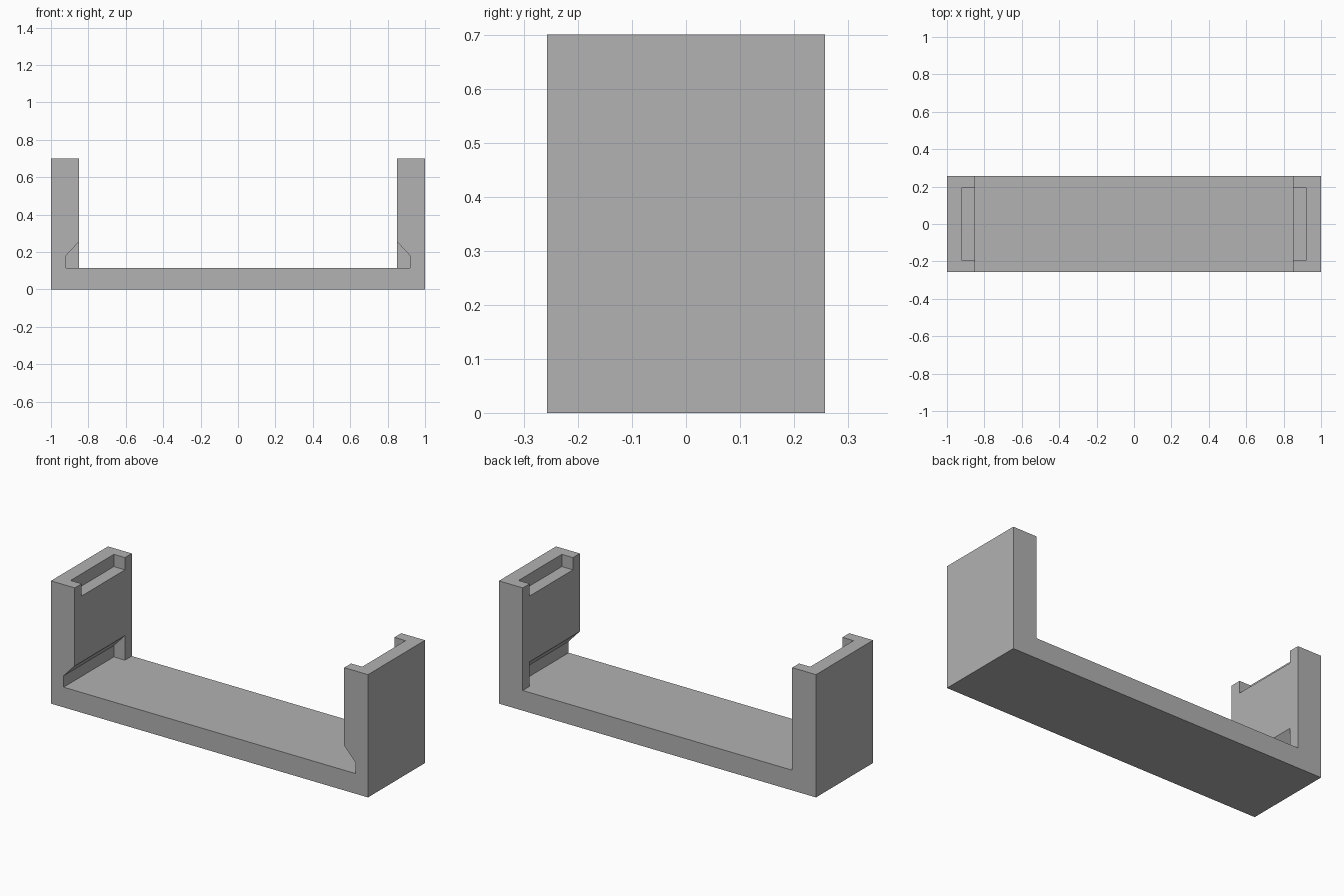
import bpy
import bmesh

cube = bpy.data.objects.get("Cube")
if cube:
    bpy.data.objects.remove(cube, do_unlink=True)

DEPTH = 0.257      # half depth of the bracket
SLOT = 0.195       # half width of the recesses
FLOOR = 0.115      # top of the base plate
TOP = 0.70         # top of the end walls
INNER = 0.85       # inner face of the end walls
RECESS = 0.92      # back of the recesses

grey = bpy.data.materials.new("plain grey")
grey.use_nodes = True
grey.diffuse_color = (0.445, 0.445, 0.445, 1)
grey.node_tree.nodes["Principled BSDF"].inputs["Base Color"].default_value = grey.diffuse_color


def extrude_profile(name, points, y0, y1):
    """Solid made from an x-z outline pushed along y."""
    bm = bmesh.new()
    face = bm.faces.new([bm.verts.new((x, y0, z)) for x, z in points])
    ext = bmesh.ops.extrude_face_region(bm, geom=[face])
    verts = [v for v in ext["geom"] if isinstance(v, bmesh.types.BMVert)]
    bmesh.ops.translate(bm, verts=verts, vec=(0, y1 - y0, 0))
    bmesh.ops.recalc_face_normals(bm, faces=bm.faces)
    mesh = bpy.data.meshes.new(name)
    bm.to_mesh(mesh)
    bm.free()
    mesh.materials.append(grey)
    obj = bpy.data.objects.new(name, mesh)
    bpy.context.collection.objects.link(obj)
    return obj


def cut(target, cutter):
    """Subtract the cutter and remove it."""
    mod = target.modifiers.new("cut", 'BOOLEAN')
    mod.operation = 'DIFFERENCE'
    mod.solver = 'EXACT'
    mod.object = cutter
    bpy.context.view_layer.objects.active = target
    bpy.ops.object.modifier_apply(modifier=mod.name)
    bpy.data.objects.remove(cutter, do_unlink=True)


# U-shaped body: base plate with an end wall on each side
half = [(1, 0), (1, TOP), (INNER, TOP), (INNER, FLOOR)]
outline = half + [(-x, z) for x, z in reversed(half)]
bracket = extrude_profile("bracket", outline, -DEPTH, DEPTH)

# Chamfered slot at the foot of each wall, open at the front
slot = [(INNER - 0.05, FLOOR), (RECESS, FLOOR), (RECESS, 0.18),
        (INNER, 0.255), (INNER - 0.05, 0.255)]
# Shallow pocket at the top of each wall, open upward and inward
pocket = [(INNER - 0.05, 0.63), (RECESS, 0.63),
          (RECESS, TOP + 0.1), (INNER - 0.05, TOP + 0.1)]

for side in (1, -1):
    for name, shape, front in (("slot_cutter", slot, -DEPTH - 0.1),
                               ("pocket_cutter", pocket, -SLOT)):
        points = [(side * x, z) for x, z in shape]
        cutter = extrude_profile(name, points, front, SLOT)
        cutter.hide_render = True
        cut(bracket, cutter)
